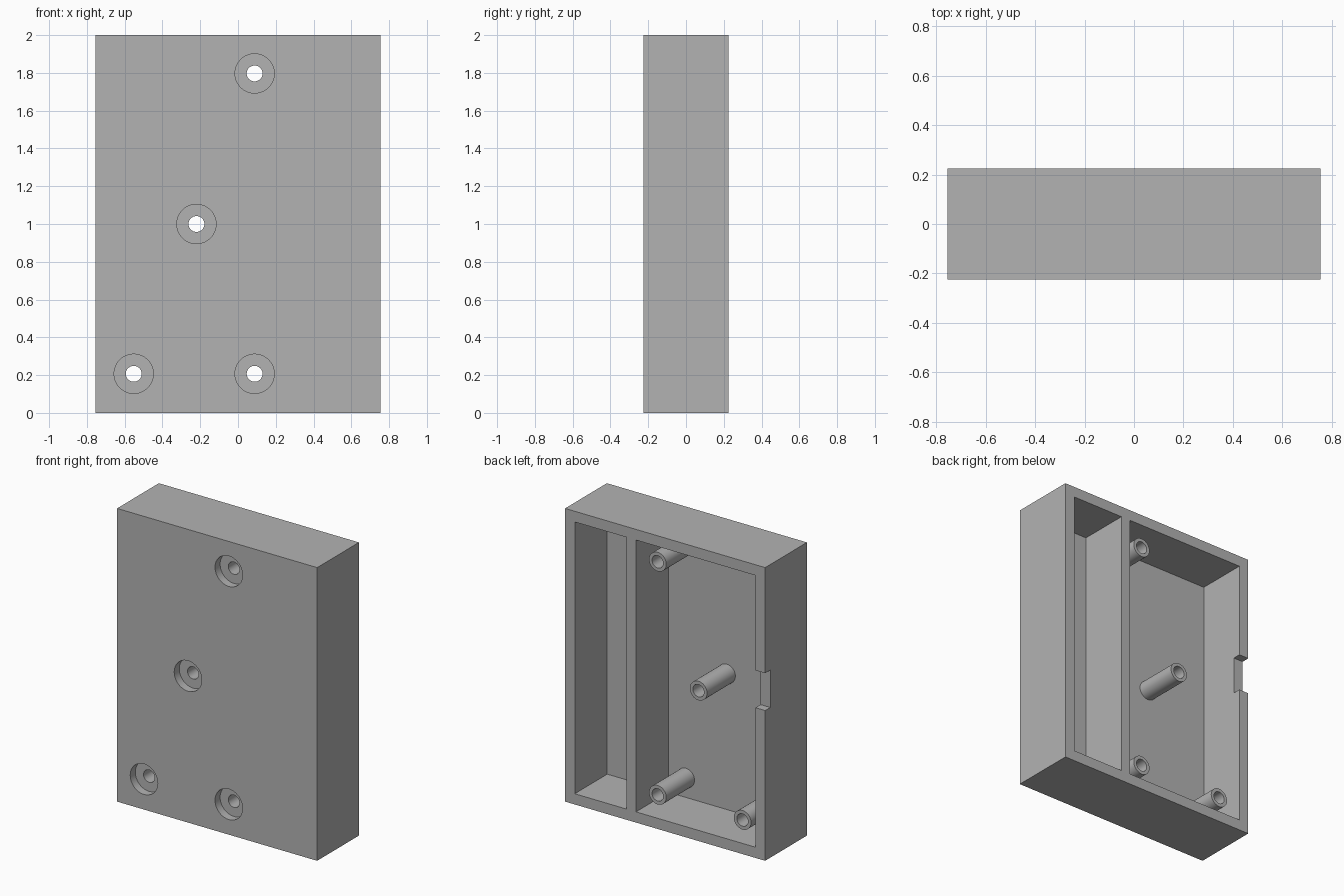
import bpy
import math

default = bpy.data.objects.get("Cube")
if default:
    bpy.data.objects.remove(default, do_unlink=True)

# One grey plastic for the whole enclosure
GREY = (0.45, 0.45, 0.45, 1.0)
plastic = bpy.data.materials.new("grey plastic")
plastic.use_nodes = True
plastic.diffuse_color = GREY
plastic.node_tree.nodes["Principled BSDF"].inputs["Base Color"].default_value = GREY

# Main dimensions
W, D, H = 0.755, 0.225, 2.0        # half width, half depth, height
WALL = 0.073
FLOOR = -0.125                     # inner face of the front panel
DIVIDER = (0.22, 0.292)            # x range of the inner wall
POST_TIP = 0.18
BORE_END = -0.17
PAST = D + 0.1                     # cutters overshoot the open back
POSTS = [(0.088, 1.797), (-0.22, 1.0), (-0.552, 0.207), (0.088, 0.207)]


def box(name, x, y, z):
    """Box from (min, max) ranges."""
    spans = (x, y, z)
    bpy.ops.mesh.primitive_cube_add(size=1, location=[(a + b) / 2 for a, b in spans])
    ob = bpy.context.object
    ob.name = name
    ob.scale = [b - a for a, b in spans]
    bpy.ops.object.transform_apply(location=True, rotation=True, scale=True)
    ob.data.materials.append(plastic)
    return ob


def rod(name, x, z, radius, y0, y1):
    """Cylinder running along y."""
    bpy.ops.mesh.primitive_cylinder_add(
        vertices=48, radius=radius, depth=y1 - y0,
        location=(x, (y0 + y1) / 2, z), rotation=(math.pi / 2, 0, 0))
    ob = bpy.context.object
    ob.name = name
    bpy.ops.object.transform_apply(location=True, rotation=True, scale=True)
    ob.data.materials.append(plastic)
    return ob


def combine(target, tool, operation):
    """Apply a boolean and discard the tool."""
    tool.hide_render = True
    mod = target.modifiers.new(tool.name, 'BOOLEAN')
    mod.operation = operation
    mod.solver = 'EXACT'
    mod.object = tool
    bpy.context.view_layer.objects.active = target
    bpy.ops.object.modifier_apply(modifier=mod.name)
    bpy.data.objects.remove(tool, do_unlink=True)


# Shell with two compartments open at the back
case = box("enclosure", (-W, W), (-D, D), (0, H))
inner_z = (WALL, H - WALL)
for span in ((-W + WALL, DIVIDER[0]), (DIVIDER[1], W - WALL)):
    combine(case, box("pocket", span, (FLOOR, PAST), inner_z), 'DIFFERENCE')

# Cable notch in the rim of the side wall
combine(case, box("notch", (-W - 0.1, -W + WALL + 0.05), (D - 0.055, PAST),
                  (1.025, 1.28)), 'DIFFERENCE')

# Screw posts with through holes and counterbores in the front panel
for px, pz in POSTS:
    combine(case, rod("post", px, pz, 0.065, FLOOR - 0.02, POST_TIP), 'UNION')
    combine(case, rod("counterbore", px, pz, 0.104, -PAST, BORE_END), 'DIFFERENCE')
    combine(case, rod("screw_hole", px, pz, 0.042, -PAST, PAST), 'DIFFERENCE')

# Smooth round walls, crisp edges
bpy.ops.object.select_all(action='DESELECT')
case.select_set(True)
bpy.context.view_layer.objects.active = case
bpy.ops.object.shade_smooth_by_angle(angle=math.radians(30))
